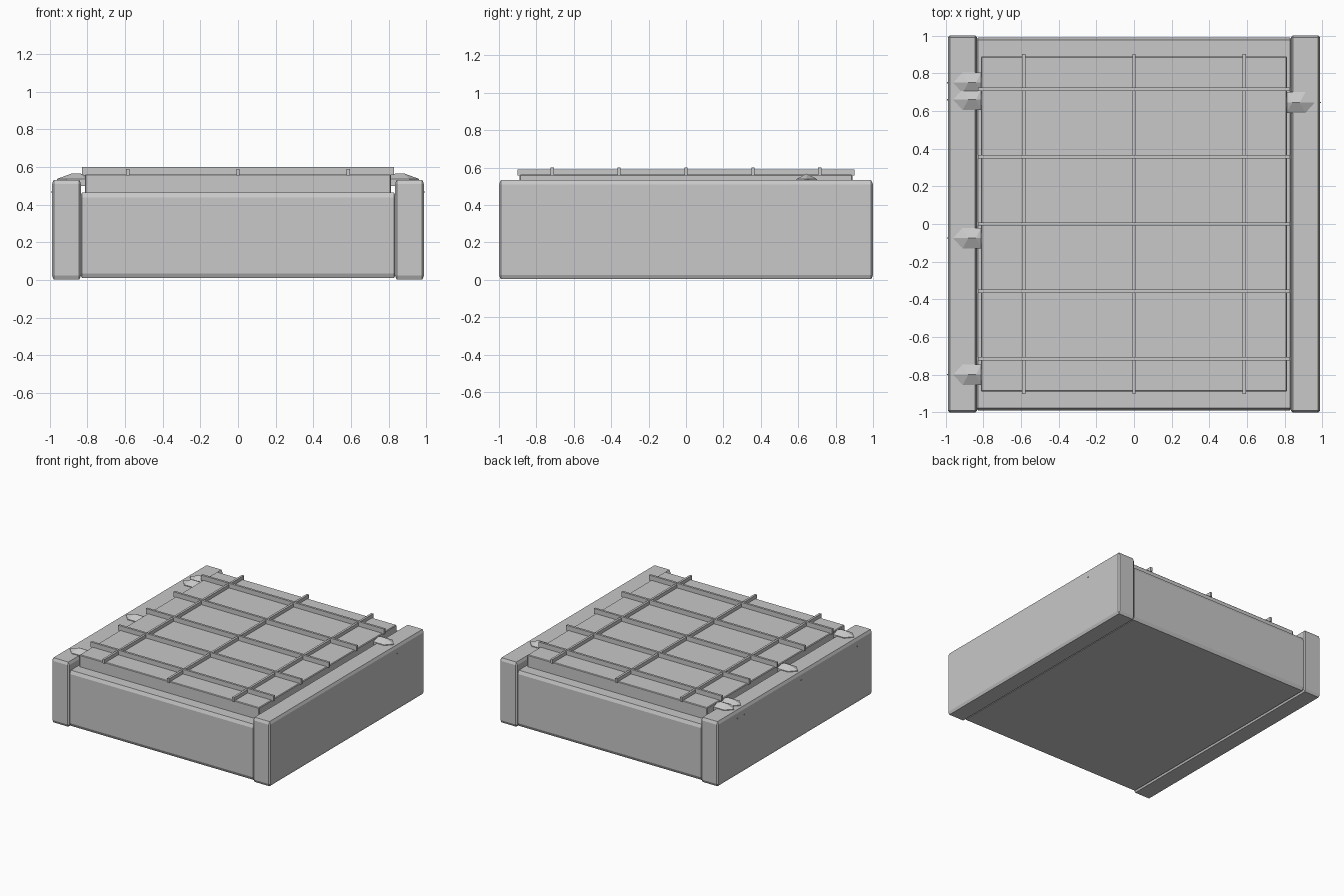
import bpy, bmesh, math
from mathutils import Matrix, Vector

if "Cube" in bpy.data.objects:
    bpy.data.objects.remove(bpy.data.objects["Cube"])

grey = bpy.data.materials.new("plain_grey")
grey.diffuse_color = (0.58, 0.58, 0.58, 1)
grey.use_nodes = True
grey.node_tree.nodes["Principled BSDF"].inputs["Base Color"].default_value = grey.diffuse_color


def finish(name, bm):
    bmesh.ops.recalc_face_normals(bm, faces=bm.faces)
    mesh = bpy.data.meshes.new(name)
    bm.to_mesh(mesh)
    bm.free()
    mesh.materials.append(grey)
    obj = bpy.data.objects.new(name, mesh)
    bpy.context.collection.objects.link(obj)
    return obj


def box(name, lo, hi, bevel=0.0, stretch=1.0):
    """Box between two corners; chamfers can be made taller than deep."""
    lo, hi = Vector(lo), Vector(hi)
    size, mid = hi - lo, (hi + lo) / 2
    bm = bmesh.new()
    bmesh.ops.create_cube(bm, size=1)
    bmesh.ops.scale(bm, vec=(size.x, size.y, size.z / stretch), verts=bm.verts)
    if bevel:
        bmesh.ops.bevel(bm, geom=bm.edges[:], offset=bevel, segments=1,
                        affect='EDGES', profile=0.5)
    bmesh.ops.scale(bm, vec=(1, 1, stretch), verts=bm.verts)
    bmesh.ops.translate(bm, vec=mid, verts=bm.verts)
    return finish(name, bm)


def clip(name, side, y):
    """Pointed six-sided stud half sunk into a side rail."""
    outline = [(0.76, 0), (0.81, -0.055), (0.91, -0.055),
               (0.96, 0), (0.91, 0.055), (0.81, 0.055)]
    bm = bmesh.new()
    low = [bm.verts.new((side * x, y + dy, 0.50)) for x, dy in outline]
    top = [bm.verts.new((side * x, y + dy, 0.538)) for x, dy in outline]
    ridge = [bm.verts.new((side * x, y, 0.567)) for x in (0.84, 0.88)]
    bm.faces.new(low)
    for i in range(6):
        j = (i + 1) % 6
        bm.faces.new((low[i], low[j], top[j], top[i]))
    inner, outer = ridge
    bm.faces.new((top[0], top[1], inner))
    bm.faces.new((top[1], top[2], outer, inner))
    bm.faces.new((top[2], top[3], outer))
    bm.faces.new((top[3], top[4], outer))
    bm.faces.new((top[4], top[5], inner, outer))
    bm.faces.new((top[5], top[0], inner))
    finish(name, bm)
    # tiny tip showing through the rail's outer face
    box(name + "_tip", (side * 0.99 - 0.004, y - 0.003, 0.465),
        (side * 0.99 + 0.004, y + 0.003, 0.471))


# main body between the rails
box("body", (-0.84, -0.99, 0.01), (0.84, 0.99, 0.465), 0.012, 2.2)

# tall side rails
for side, label in ((-1, "left"), (1, "right")):
    xs = sorted((side * 0.833, side * 0.988))
    box(label + "_rail", (xs[0], -1, 0.003), (xs[1], 1, 0.532), 0.01, 2.2)

# raised panel
box("top_panel", (-0.813, -0.89, 0.45), (0.813, 0.89, 0.562), 0.005)

# grid of bars over the panel
for i, x in enumerate((-0.585, 0, 0.585)):
    box(f"long_bar_{i}", (x - 0.009, -0.902, 0.556), (x + 0.009, 0.902, 0.59))
for i in range(5):
    y = (i - 2) * 0.358
    box(f"cross_bar_{i}", (-0.828, y - 0.009, 0.557), (0.828, y + 0.009, 0.60))

# studs on the rails
for i, (side, y) in enumerate(((-1, 0.75), (-1, 0.66), (-1, -0.075),
                               (-1, -0.8), (1, 0.645))):
    clip(f"clip_{i}", side, y)
